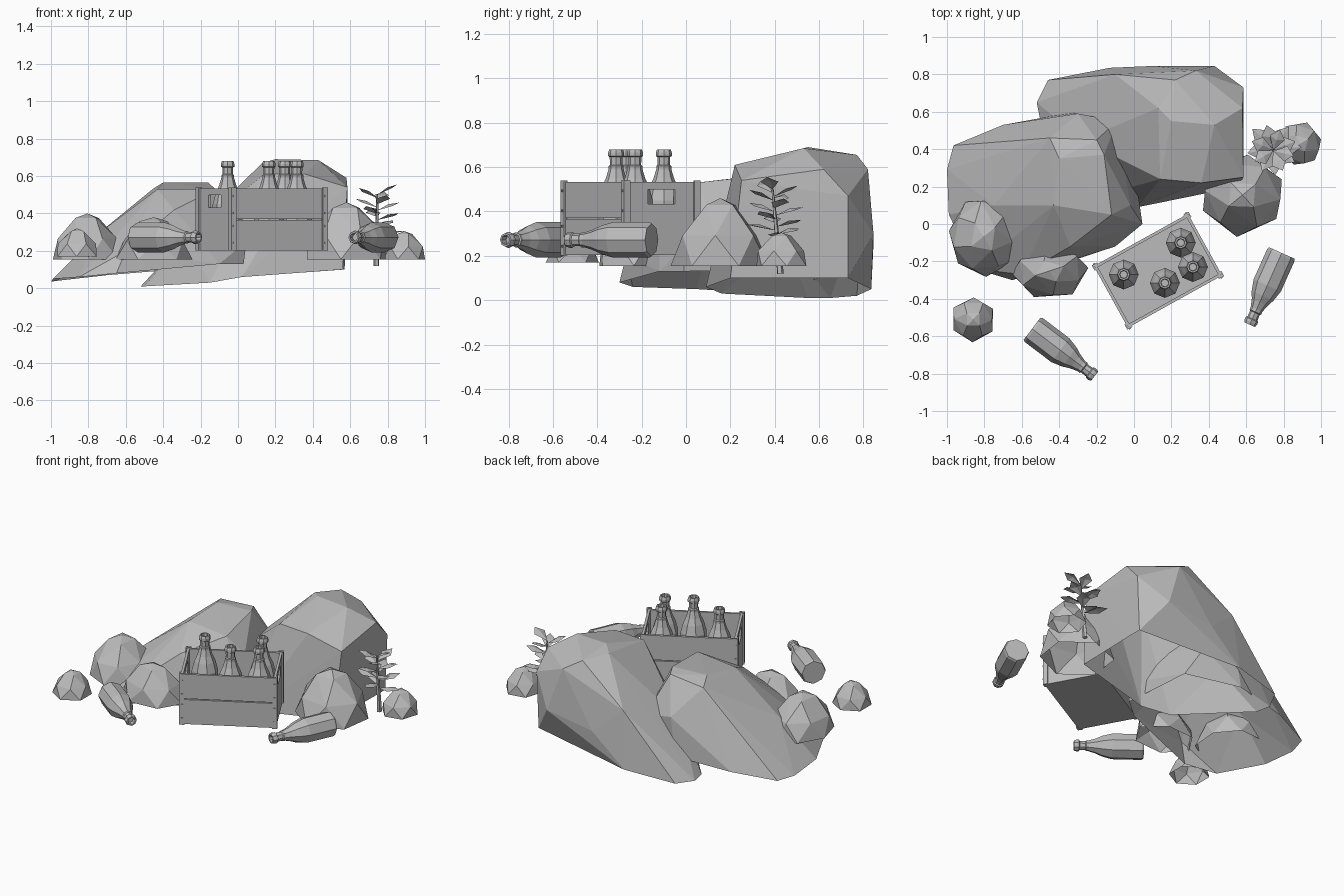
import bpy, bmesh, math, random
from mathutils import Vector, Matrix

random.seed(4)
start_cube = bpy.data.objects.get("Cube")
if start_cube:
    bpy.data.objects.remove(start_cube, do_unlink=True)

grey = bpy.data.materials.new("plain_grey")
grey.use_nodes = True
grey.diffuse_color = (0.5, 0.5, 0.5, 1)
grey.node_tree.nodes["Principled BSDF"].inputs["Base Color"].default_value = (0.5, 0.5, 0.5, 1)


def finish(name, bm, matrix=None):
    mesh = bpy.data.meshes.new(name)
    bm.to_mesh(mesh)
    bm.free()
    mesh.materials.append(grey)
    obj = bpy.data.objects.new(name, mesh)
    if matrix is not None:
        obj.matrix_world = matrix
    bpy.context.scene.collection.objects.link(obj)
    return obj


def hull_rock(name, points):
    """Faceted open-bottomed rock wrapped around a handful of corner points."""
    bm = bmesh.new()
    for p in points:
        bm.verts.new(p)
    bmesh.ops.convex_hull(bm, input=list(bm.verts))
    loose = [v for v in bm.verts if not v.link_faces]
    bmesh.ops.delete(bm, geom=loose, context='VERTS')
    bmesh.ops.recalc_face_normals(bm, faces=bm.faces)
    underside = [f for f in bm.faces if f.normal.z < -0.75]
    bmesh.ops.delete(bm, geom=underside, context='FACES')
    return finish(name, bm)


def small_rock(name, centre, radii, base, top, sides, turn):
    """Domed stone with two rings and a blunt crown."""
    points = []
    for scale, height, twist in ((1, 0, 0), (0.86, 0.45, 0.5), (0.4, 0.9, 0.2)):
        count = sides if scale > 0.5 else 4
        for i in range(count):
            a = turn + math.tau * (i + twist) / count
            s = scale * random.uniform(0.97, 1.05)
            points.append((centre[0] + radii[0] * s * math.cos(a),
                           centre[1] + radii[1] * s * math.sin(a),
                           base + (top - base) * height))
    points.append((centre[0], centre[1], top))
    return hull_rock(name, points)


def add_box(bm, centre, size):
    m = Matrix.Translation(centre) @ Matrix.Diagonal((*size, 1))
    bmesh.ops.create_cube(bm, size=1, matrix=m)


# Large leaning boulders
hull_rock("back_boulder", [
    (-.52, .65, .01), (-.46, .77, .02), (-.5, .55, .01), (-.15, .16, .03),
    (.02, .09, .06), (.56, .2, .1), (.57, .64, .1), (.57, .73, .1),
    (-.13, .835, .05), (.1, .845, .25), (.43, .845, .3), (.33, .82, .59),
    (.22, .77, .655), (.13, .62, .67), (.2, .55, .69), (.43, .53, .685),
    (.14, .24, .61), (.36, .22, .61), (.58, .62, .59), (.585, .73, .47),
    (.585, .25, .54), (.16, .17, .36), (-.1, .8, .42), (-.28, .45, .27)])
hull_rock("left_boulder", [
    (-1, .29, .035), (-.965, .42, .04), (-.99, .05, .05), (-.85, -.24, .06),
    (-.65, -.3, .08), (-.6, -.27, .2), (-.1, -.12, .13), (.03, -.01, .13),
    (.045, 0, .25), (-.02, .45, .14), (-.7, .53, .07), (-.34, .595, .1),
    (-.3, .59, .35), (-.09, .55, .3), (-.45, .46, .535), (-.4, .35, .565),
    (-.2, .45, .555), (-.16, .37, .565), (-.43, .1, .53), (-.12, .05, .53),
    (-.02, .1, .42), (-.34, -.12, .42), (-.75, .1, .29)])

# Small stones around the boulders
small_rock("left_stone", (-.805, -.068), (.19, .215), .155, .4, 7, .3)
small_rock("middle_stone", (-.45, -.25), (.2, .15), .155, .38, 6, .1)
small_rock("front_stone", (-.86, -.51), (.118, .118), .17, .32, 6, .5)
small_rock("right_stone", (.58, .155), (.23, .215), .155, .46, 6, .4)
small_rock("far_right_stone", (.89, .43), (.115, .12), .155, .305, 6, .2)

# Wooden crate, built along its own axes and then turned
LENGTH, WIDTH, HEIGHT, BOARD = 0.592, 0.393, 0.33, 0.016
crate_matrix = Matrix.Translation((.128, -.25, .203)) @ Matrix.Rotation(math.radians(29), 4, 'Z')
bm = bmesh.new()
add_box(bm, (0, 0, BOARD / 2), (LENGTH - .02, WIDTH - .02, BOARD))
finish("crate_floor", bm, crate_matrix)

bm = bmesh.new()
plank = (HEIGHT - .006) / 2
for side in (-1, 1):
    for level in (0, 1):
        z = plank / 2 + level * (plank + .006)
        add_box(bm, (0, side * (WIDTH / 2 - BOARD), z), (LENGTH - .02, BOARD, plank))
finish("crate_long_planks", bm, crate_matrix)

# End boards leave a hand hole between their upper pieces
bm = bmesh.new()
hole_w, hole_low, hole_high = .14, .23, .295
inner = WIDTH - .04
for side in (-1, 1):
    x = side * (LENGTH / 2 - .016)
    add_box(bm, (x, 0, hole_low / 2), (BOARD, inner, hole_low))
    add_box(bm, (x, 0, (hole_high + HEIGHT) / 2), (BOARD, inner, HEIGHT - hole_high))
    cheek = (inner - hole_w) / 2
    for s in (-1, 1):
        add_box(bm, (x, s * (hole_w + cheek) / 2, (hole_low + hole_high) / 2),
                (BOARD, cheek, hole_high - hole_low))
finish("crate_end_boards", bm, crate_matrix)

# Corner posts and nail heads
posts, nails = bmesh.new(), bmesh.new()
for sx in (-1, 1):
    for sy in (-1, 1):
        add_box(posts, (sx * (LENGTH / 2 - .016), sy * (WIDTH / 2 - .006), HEIGHT / 2 + .002),
                (.032, .012, HEIGHT + .008))
        add_box(posts, (sx * (LENGTH / 2 - .004), sy * (WIDTH / 2 - .016), HEIGHT / 2 + .002),
                (.008, .032, HEIGHT + .008))
        for z in (.04, .13, .2, .29):
            add_box(nails, (sx * (LENGTH / 2 - .016), sy * WIDTH / 2, z), (.012, .008, .01))
finish("crate_corner_posts", posts, crate_matrix)
finish("crate_nails", nails, crate_matrix)

# Eight-sided bottles
PROFILE = ((.074, 0), (.08, .012), (.08, .19), (.064, .25), (.046, .29),
           (.034, .33), (.034, .345), (.028, .35), (.029, .385), (.036, .39),
           (.036, .405), (.031, .42), (.022, .42), (.02, .39))


def bottle(name, base, direction):
    bm = bmesh.new()
    rings = []
    for r, z in PROFILE:
        rings.append([bm.verts.new((r * math.cos(a), r * math.sin(a), z))
                      for a in (math.tau * i / 8 for i in range(8))])
    for low, high in zip(rings, rings[1:]):
        for i in range(8):
            j = (i + 1) % 8
            bm.faces.new((low[i], low[j], high[j], high[i]))
    bm.faces.new(rings[0][::-1])
    bm.faces.new(rings[-1])
    turn = Vector(direction).to_track_quat('Z', 'Y').to_matrix().to_4x4()
    return finish(name, bm, Matrix.Translation(base) @ turn)


for n, (x, y) in enumerate(((-.055, -.27), (.165, -.315), (.315, -.23), (.25, -.1))):
    bottle(f"crate_bottle_{n + 1}", (x, y, .26), (0, 0, 1))
bottle("lying_bottle_left", (-.545, -.56, .272), (.33, -.25, 0))
bottle("lying_bottle_right", (.79, -.155, .272), (-.17, -.38, 0))

# Plant: tapered leaning stem with tiers of pointed leaves
foot, tip = Vector((.74, .425, .12)), Vector((.745, .39, .5))
bm = bmesh.new()
axis = tip - foot
turn = axis.to_track_quat('Z', 'Y').to_matrix().to_4x4()
bmesh.ops.create_cone(bm, cap_ends=True, segments=5, radius1=.016, radius2=.005,
                      depth=axis.length,
                      matrix=Matrix.Translation((foot + tip) / 2) @ turn)
finish("plant_stem", bm)

bm = bmesh.new()
for i in range(14):
    t = .42 + .58 * i / 13
    root = foot.lerp(tip, t)
    a = i * 2.4
    out = Vector((math.cos(a), math.sin(a), .1 + .4 * t * t))
    across = Vector((-math.sin(a), math.cos(a), 0))
    size = .14 - .055 * t
    start = bm.verts.new(root)
    middle = bm.verts.new(root + out * size * .65 + Vector((0, 0, .012)))
    end = bm.verts.new(root + out * size * 1.3)
    left = bm.verts.new(root + out * size * .8 - across * .042)
    right = bm.verts.new(root + out * size * .8 + across * .042)
    for face in ((start, middle, left), (left, middle, end),
                 (start, right, middle), (right, end, middle)):
        bm.faces.new(face)
finish("plant_leaves", bm)
